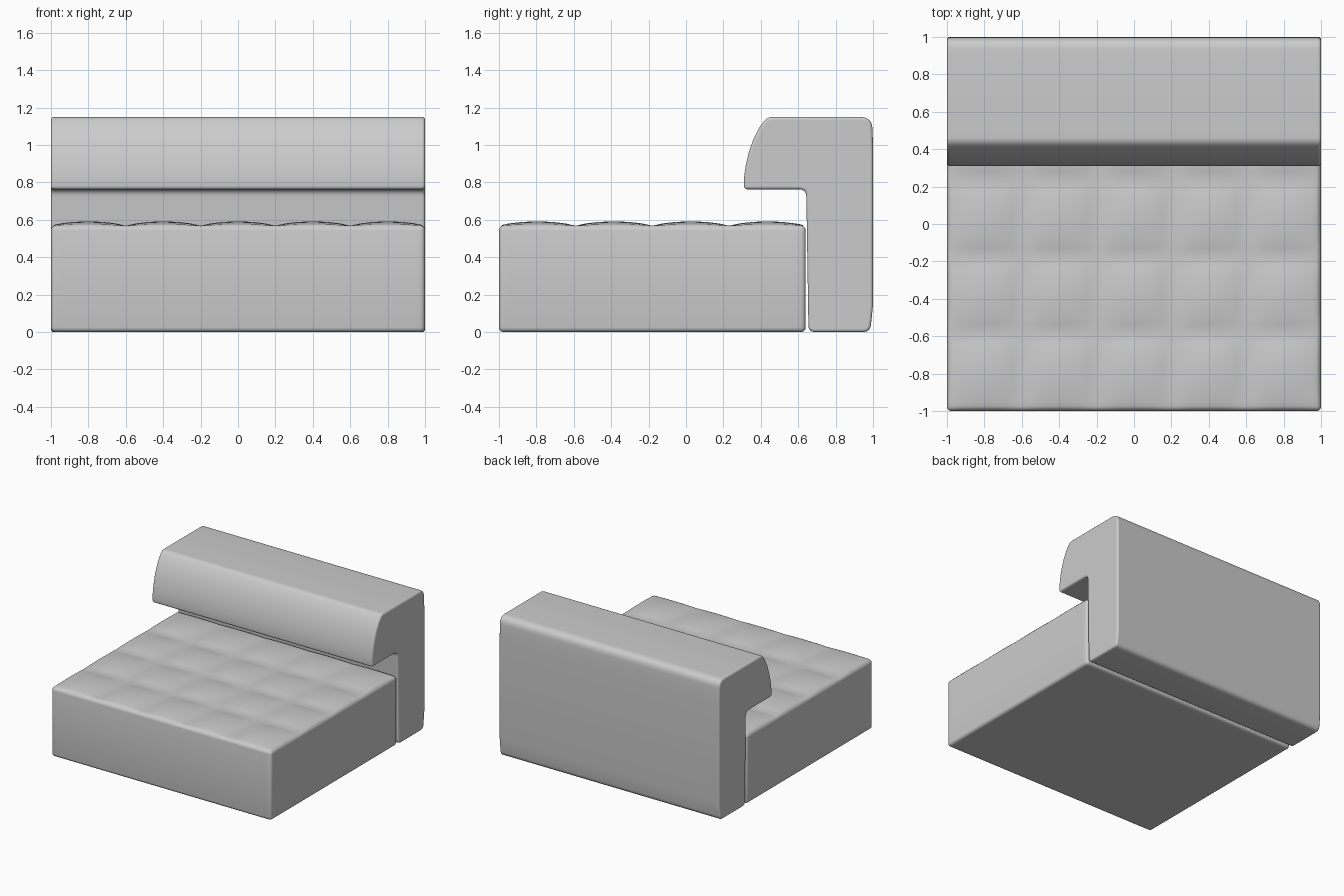
import bpy, bmesh
from mathutils import Vector

if "Cube" in bpy.data.objects:
    bpy.data.objects.remove(bpy.data.objects["Cube"])


def finish(name, bm, angle):
    bmesh.ops.recalc_face_normals(bm, faces=bm.faces[:])
    mesh = bpy.data.meshes.new(name)
    bm.to_mesh(mesh)
    bm.free()
    obj = bpy.data.objects.new(name, mesh)
    bpy.context.collection.objects.link(obj)
    bpy.ops.object.select_all(action='DESELECT')
    obj.select_set(True)
    bpy.context.view_layer.objects.active = obj
    bpy.ops.object.shade_smooth_by_angle(angle=angle)
    return obj


# Seat: rounded block, sliced into a grid, with pillowed tufts on top
X0, X1, Y0, Y1, TOP = -1.0, 1.0, -1.0, 0.64, 0.568
NX, NY, SUB, PUFF = 5, 4, 8, 0.023
bm = bmesh.new()
bmesh.ops.create_cube(bm, size=1)
for v in bm.verts:
    v.co = Vector((v.co.x * (X1 - X0),
                   (v.co.y + 0.5) * (Y1 - Y0) + Y0,
                   (v.co.z + 0.5) * TOP))
bmesh.ops.bevel(bm, geom=bm.edges[:], offset=0.025, segments=4,
                profile=0.5, affect='EDGES')


def slice_mesh(axis, start, end, count):
    normal = Vector((0, 0, 0))
    normal[axis] = 1
    for i in range(1, count):
        point = normal * (start + (end - start) * i / count)
        bmesh.ops.bisect_plane(bm, geom=bm.verts[:] + bm.edges[:] + bm.faces[:],
                               plane_co=point, plane_no=normal)


def bulge(value, start, end, count):
    t = (value - start) / (end - start) * count
    u = 2 * (t - round(t - 0.5)) - 1
    return max(0.0, 1 - u * u)


slice_mesh(0, X0, X1, NX * SUB)
slice_mesh(1, Y0, Y1, NY * SUB)
for v in bm.verts:
    if v.co.z > TOP - 0.002:
        v.co.z += PUFF * (bulge(v.co.x, X0, X1, NX) * bulge(v.co.y, Y0, Y1, NY)) ** 0.8
finish("seat", bm, 0.6)

# Backrest: hooked side profile (y, z) with rounded corners, run across the width
corners = [  # y, z, corner radius
    (0.655, 0.005, 0.035), (0.643, 0.768, 0.04), (0.31, 0.768, 0.02),
    (0.31, 0.83, 0), (0.32, 0.90, 0), (0.337, 0.97, 0), (0.362, 1.04, 0),
    (0.393, 1.10, 0), (0.435, 1.155, 0.03),
    (0.995, 1.155, 0.065), (1.0, 1.0, 0), (1.0, 0.15, 0), (0.985, 0.005, 0.04)]
profile = []
for i, (y, z, r) in enumerate(corners):
    c = Vector((y, z))
    if r == 0:
        profile.append(c)
        continue
    a = c + (Vector(corners[i - 1][:2]) - c).normalized() * r
    b = c + (Vector(corners[(i + 1) % len(corners)][:2]) - c).normalized() * r
    for k in range(7):
        t = k / 6
        profile.append(a * (1 - t) ** 2 + c * 2 * t * (1 - t) + b * t * t)

bm = bmesh.new()
face = bm.faces.new([bm.verts.new((-1, p.x, p.y)) for p in profile])
side = bmesh.ops.extrude_face_region(bm, geom=[face], use_keep_orig=True)
for v in side["geom"]:
    if isinstance(v, bmesh.types.BMVert):
        v.co.x = 1
back = finish("backrest", bm, 0.6)
bevel = back.modifiers.new("soft_ends", 'BEVEL')
bevel.width = 0.014
bevel.segments = 3
bevel.limit_method = 'ANGLE'
bevel.angle_limit = 1.0
bevel.use_clamp_overlap = False
bpy.ops.object.modifier_apply(modifier=bevel.name)
bpy.ops.object.shade_smooth_by_angle(angle=0.6)
for obj in bpy.data.objects:
    obj.location.z -= 0.0 if obj.name == "seat" else 0.005
